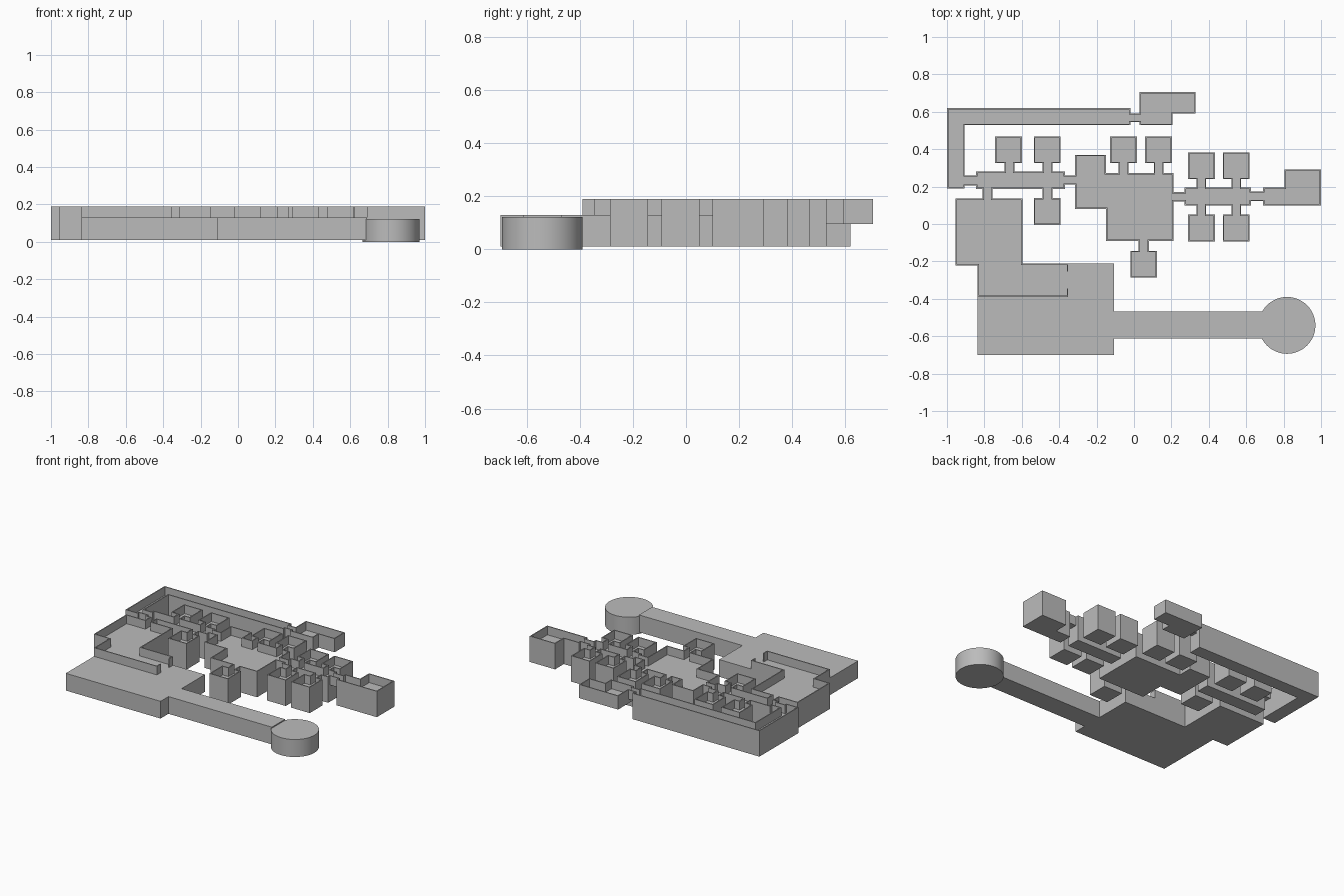
import bpy, bmesh

if "Cube" in bpy.data.objects:
    bpy.data.objects.remove(bpy.data.objects["Cube"], do_unlink=True)

BASE, FLOOR, TOP, T = 0.01, 0.13, 0.19, 0.007

stone = bpy.data.materials.new("grey stone")
stone.use_nodes = True
stone.diffuse_color = (0.5, 0.5, 0.5, 1)
stone.node_tree.nodes["Principled BSDF"].inputs["Base Color"].default_value = (0.5, 0.5, 0.5, 1)


def inset(r, dx=T, dy=T):
    return (r[0] + dx, r[1] + dy, r[2] - dx, r[3] - dy)


def contains(rects, x, y):
    return any(a < x < c and b < y < d for a, b, c, d in rects)


def build(name, solids, hollows, z0=BASE):
    """Join floor rectangles into one solid, with walls left around the hollows."""
    rects = solids + hollows
    xs = sorted({round(v, 4) for r in rects for v in (r[0], r[2])})
    ys = sorted({round(v, 4) for r in rects for v in (r[1], r[3])})

    def height(i, j):
        if not (0 <= i < len(xs) - 1 and 0 <= j < len(ys) - 1):
            return z0
        x, y = (xs[i] + xs[i + 1]) / 2, (ys[j] + ys[j + 1]) / 2
        if not contains(solids, x, y):
            return z0
        return FLOOR if contains(hollows, x, y) else TOP

    bm = bmesh.new()

    def quad(*points):
        bm.faces.new([bm.verts.new(p) for p in points])

    for i in range(len(xs) - 1):
        for j in range(len(ys) - 1):
            h = height(i, j)
            if h == z0:
                continue
            a, b, c, d = xs[i], ys[j], xs[i + 1], ys[j + 1]
            quad((a, b, h), (c, b, h), (c, d, h), (a, d, h))
            quad((a, d, z0), (c, d, z0), (c, b, z0), (a, b, z0))
            sides = (((a, b), (c, b), 0, -1), ((c, b), (c, d), 1, 0),
                     ((c, d), (a, d), 0, 1), ((a, d), (a, b), -1, 0))
            for p, q, di, dj in sides:
                low = height(i + di, j + dj)
                if low < h:
                    quad((*p, low), (*q, low), (*q, h), (*p, h))
    bmesh.ops.remove_doubles(bm, verts=bm.verts, dist=0.0005)
    bmesh.ops.dissolve_limit(bm, angle_limit=0.02, verts=bm.verts, edges=bm.edges)
    mesh = bpy.data.meshes.new(name)
    bm.to_mesh(mesh)
    bm.free()
    mesh.materials.append(stone)
    bpy.context.collection.objects.link(bpy.data.objects.new(name, mesh))


# Doorway passages running along x and along y
along_x = [(-0.905, 0.205, -0.845, 0.26), (-0.37, 0.21, -0.315, 0.26), (0.21, 0.12, 0.27, 0.17),
           (0.625, 0.122, 0.69, 0.175), (-0.02, 0.545, 0.03, 0.592)]
along_y = [(0.025, -0.145, 0.08, -0.09), (-0.81, 0.135, -0.757, 0.187), (-0.49, 0.14, -0.435, 0.187)]
along_y += [(x, 0.27, x + 0.053, 0.325) for x in (-0.082, 0.106)]
along_y += [(x, 0.28, x + 0.053, 0.325) for x in (-0.692, -0.488)]
for x in (0.333, 0.52):
    along_y += [(x, 0.195, x + 0.053, 0.24), (x, 0.05, x + 0.053, 0.1)]

# Door openings cut through the walls at both passage ends
doors = [inset(r, -0.01, T) for r in along_x] + [inset(r, T, -0.01) for r in along_y]


def walled(name, rooms, links=(), z0=BASE):
    build(name, rooms, [inset(r) for r in rooms] + list(links) + doors, z0)


walled("passages", along_x + along_y, z0=0.125)

# Long halls and the central room
walled("northwest_corridor", [(-1, 0.528, -0.02, 0.62), (-1, 0.19, -0.905, 0.62)])
walled("west_corridor", [(-0.845, 0.187, -0.37, 0.28)])
walled("central_hall", [(-0.15, -0.09, 0.21, 0.272), (-0.315, 0.08, -0.15, 0.37)],
       [(-0.2, 0.087, -0.1, 0.265)])
walled("east_corridor", [(0.27, 0.1, 0.625, 0.195)])
walled("east_room", [(0.69, 0.1, 0.81, 0.195), (0.805, 0.1, 1, 0.292)],
       [(0.75, 0.107, 0.85, 0.188)])
walled("northeast_room", [(0.03, 0.528, 0.207, 0.705), (0.03, 0.592, 0.33, 0.705)], z0=0.095)
walled("southwest_room", [(-0.955, -0.222, -0.597, 0.135), (-0.837, -0.39, -0.352, -0.212)],
       [(-0.83, -0.3, -0.604, -0.1), (-0.37, -0.345, -0.34, -0.255)])

# Small square cells
cells = [(-0.742, 0.325), (-0.535, 0.325), (-0.127, 0.325), (0.06, 0.325), (-0.535, -0.005),
         (0.29, 0.24), (0.475, 0.24), (0.29, -0.093), (0.475, -0.093), (-0.02, -0.287)]
for n, (x, y) in enumerate(cells, 1):
    walled(f"small_cell_{n}", [(x, y, x + 0.143, y + 0.143)])

# Open platform and walkway without walls
platform = [(-0.837, -0.7, -0.107, -0.39), (-0.352, -0.4, -0.107, -0.212)]
build("south_platform", platform, platform)
walkway = [(-0.107, -0.613, 0.69, -0.468)]
build("south_walkway", walkway, walkway)

# Round tower base at the end of the walkway
bpy.ops.mesh.primitive_cylinder_add(vertices=48, radius=0.152, depth=0.122, location=(0.818, -0.542, 0.061))
tower = bpy.context.object
tower.name = "round_platform"
tower.data.materials.append(stone)
bpy.ops.object.shade_smooth_by_angle()
